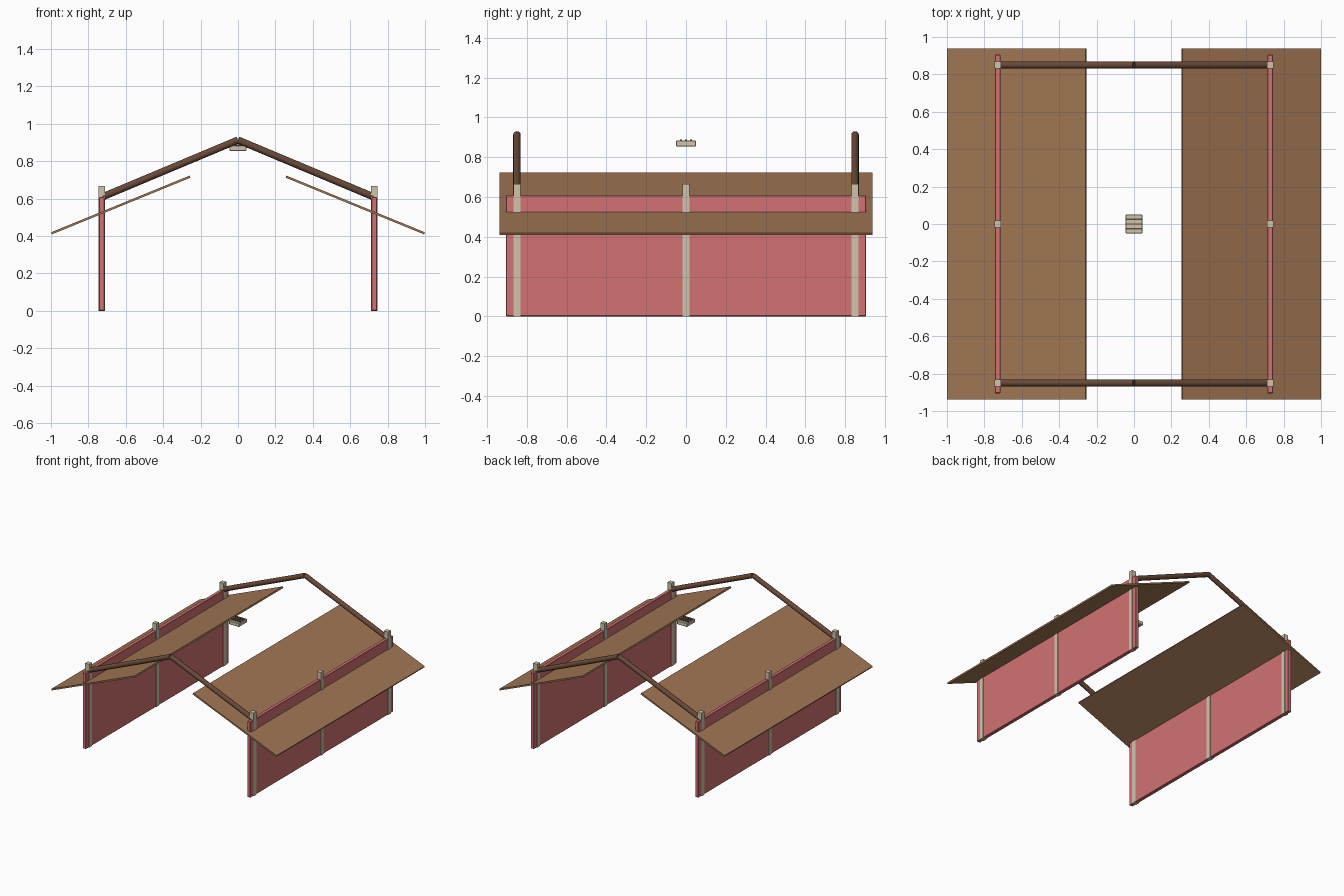
import bpy, bmesh, math
from mathutils import Vector

cube = bpy.data.objects.get("Cube")
if cube:
    bpy.data.objects.remove(cube, do_unlink=True)


def linear(c):
    c /= 255
    return c / 12.92 if c <= 0.04045 else ((c + 0.055) / 1.055) ** 2.4


def material(name, *rgb):
    mat = bpy.data.materials.new(name)
    col = [linear(c) for c in rgb] + [1]
    mat.use_nodes = True
    mat.diffuse_color = col
    mat.node_tree.nodes["Principled BSDF"].inputs["Base Color"].default_value = col
    return mat


PINK = material("pink wall", 210, 114, 114)
TAN = material("tan roof", 160, 118, 83)
CREAM = material("cream trim", 208, 196, 170)
BROWN = material("dark brown timber", 104, 73, 56)


def finish(name, bm, mat):
    mesh = bpy.data.meshes.new(name)
    bm.to_mesh(mesh)
    bm.free()
    mesh.materials.append(mat)
    obj = bpy.data.objects.new(name, mesh)
    bpy.context.scene.collection.objects.link(obj)
    return obj


def box(name, centre, size, mat, tilt=0, bevel=0):
    bm = bmesh.new()
    bmesh.ops.create_cube(bm, size=1)
    bmesh.ops.scale(bm, vec=size, verts=bm.verts)
    if bevel:
        bmesh.ops.bevel(bm, geom=bm.edges[:], offset=bevel, segments=1, affect='EDGES')
    obj = finish(name, bm, mat)
    obj.location = centre
    obj.rotation_euler.y = tilt
    return obj


def rod(name, start, end, radius, mat):
    start, end = Vector(start), Vector(end)
    axis = end - start
    bm = bmesh.new()
    bmesh.ops.create_cone(bm, cap_ends=True, segments=16, radius1=radius,
                          radius2=radius, depth=axis.length)
    for f in bm.faces:
        f.smooth = len(f.verts) == 4
    obj = finish(name, bm, mat)
    obj.location = (start + end) / 2
    obj.rotation_euler = axis.to_track_quat('Z', 'Y').to_euler()
    return obj


WALL_X, POST_Y = 0.729, 0.85
eave, ridge = Vector((0.997, 0, 0.414)), Vector((0.257, 0, 0.717))
slope = eave - ridge

for side, s in (("left", 1), ("right", -1)):
    # Side wall with three posts standing proud of it
    box(f"{side}_wall", (s * WALL_X, 0, 0.304), (0.029, 1.81, 0.608), PINK, bevel=0.003)
    for label, y in (("front", -POST_Y), ("middle", 0), ("back", POST_Y)):
        box(f"{side}_{label}_post", (s * WALL_X, y, 0.333), (0.036, 0.036, 0.666), CREAM)
    # Sloping roof panel passing through the wall
    mid = (eave + ridge) / 2
    box(f"{side}_roof_panel", (s * mid.x, 0, mid.z), (slope.length, 1.876, 0.012), TAN,
        tilt=s * math.atan2(-slope.z, slope.x))
    # Round rafters meeting at the ridge
    for label, y in (("front", -POST_Y), ("back", POST_Y)):
        rod(f"{side}_{label}_rafter", (s * 0.725, y, 0.609), (0, y, 0.913), 0.019, BROWN)

# Ridge vent with dark slots between cream slats
box("vent_body", (0, 0, 0.869), (0.09, 0.1, 0.03), CREAM, bevel=0.003)
for i in (-1, 0, 1):
    box("vent_slot", (0, i * 0.025, 0.886), (0.086, 0.008, 0.008), BROWN)
